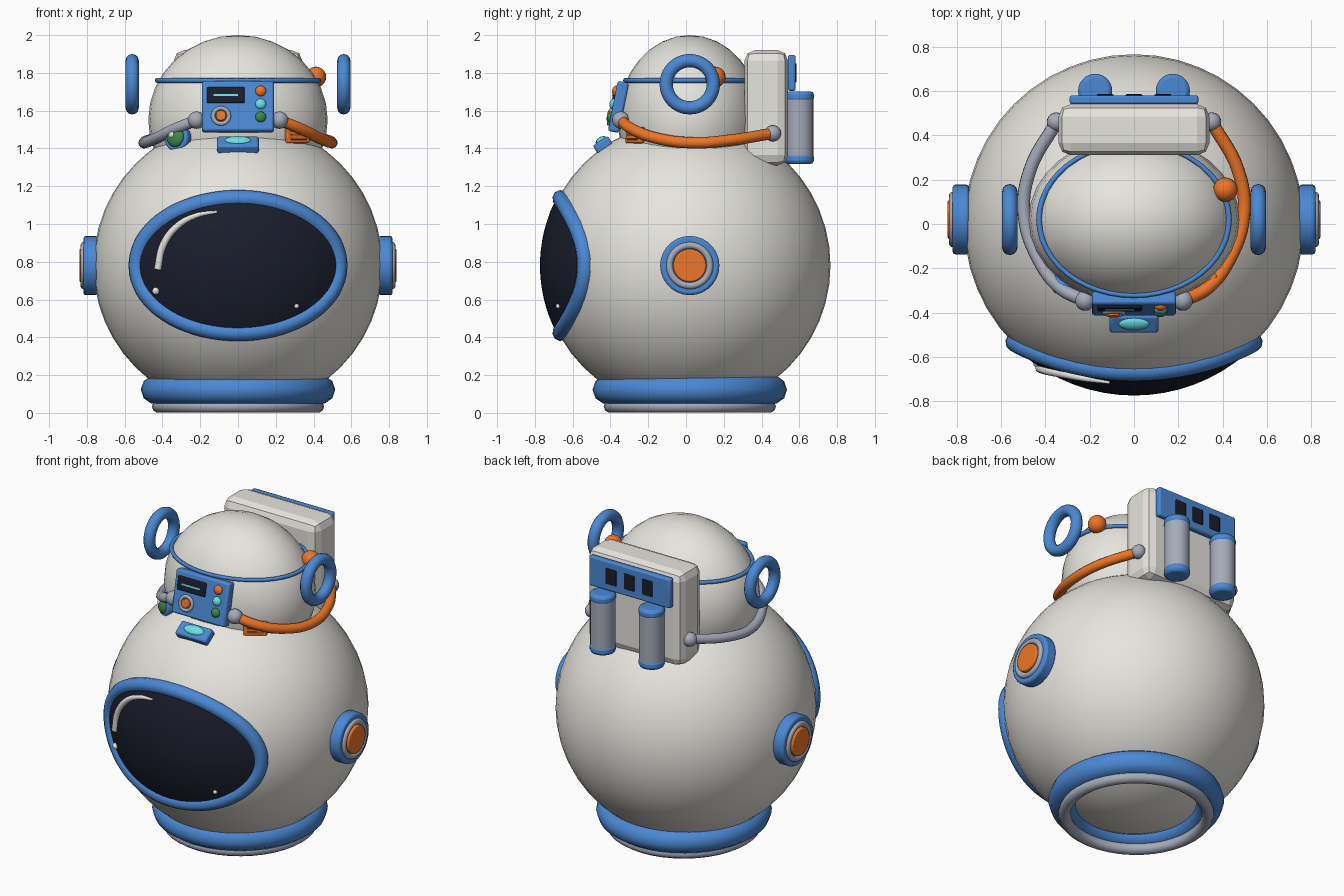
import bpy, bmesh, math
from mathutils import Matrix, Vector

if "Cube" in bpy.data.objects:
    bpy.data.objects.remove(bpy.data.objects["Cube"])

def material(name, rgb):
    m = bpy.data.materials.new(name)
    m.diffuse_color = (*rgb, 1)
    m.use_nodes = True
    m.node_tree.nodes["Principled BSDF"].inputs["Base Color"].default_value = m.diffuse_color
    return m

WHITE = material("shell_white", (0.80, 0.78, 0.73))
BLUE = material("trim_blue", (0.07, 0.25, 0.66))
ORANGE = material("accent_orange", (0.85, 0.18, 0.02))
RUST = material("dark_orange", (0.35, 0.08, 0.01))
GREY = material("metal_grey", (0.38, 0.41, 0.49))
DARK = material("visor_dark", (0.010, 0.012, 0.025))
CYAN = material("light_cyan", (0.15, 0.75, 0.80))
GREEN = material("light_green", (0.05, 0.25, 0.07))

def frame(origin, normal):
    """Local frame: x right, y up, z along the outward normal."""
    z = Vector(normal).normalized()
    x = Vector((0, 0, 1)).cross(z).normalized() if abs(z.z) < 0.99 else Vector((1, 0, 0))
    rot = Matrix((x, z.cross(x), z)).transposed().to_4x4()
    return Matrix.Translation(origin) @ rot

UP = Matrix.Identity(4)

def finish(name, mat, M=UP, loc=(0, 0, 0), scale=(1, 1, 1), bevel=0, seg=2, angle=35):
    o = bpy.context.object
    o.name = name
    o.data.transform(M @ Matrix.Translation(loc) @ Matrix.Diagonal((*scale, 1)))
    o.data.materials.append(mat)
    if bevel:
        b = o.modifiers.new("bevel", 'BEVEL')
        b.width, b.segments, b.limit_method = bevel, seg, 'ANGLE'
    if angle:
        bpy.ops.object.shade_smooth_by_angle(angle=math.radians(angle))
    return o

def box(name, mat, M, loc, size, bevel=0.0, seg=2, angle=35):
    bpy.ops.mesh.primitive_cube_add(size=1)
    return finish(name, mat, M, loc, size, bevel, seg, angle)

def ball(name, mat, M, loc, r, segs=20):
    bpy.ops.mesh.primitive_uv_sphere_add(segments=segs, ring_count=segs // 2, radius=1)
    return finish(name, mat, M, loc, (r,) * 3 if isinstance(r, (int, float)) else r, angle=60)

def disc(name, mat, M, loc, r, depth, bevel=0.0):
    bpy.ops.mesh.primitive_cylinder_add(vertices=28, radius=r, depth=depth)
    return finish(name, mat, M, loc, bevel=bevel)

def ring(name, mat, M, loc, R, r, scale=(1, 1, 1), segs=40, minor=12):
    bpy.ops.mesh.primitive_torus_add(major_radius=R, minor_radius=r,
                                     major_segments=segs, minor_segments=minor)
    return finish(name, mat, M, loc, scale, angle=60)

def tube(name, mat, pts, r, cyclic=False, taper=None, res=6):
    c = bpy.data.curves.new(name, 'CURVE')
    c.dimensions, c.bevel_depth, c.bevel_resolution = '3D', r, 3
    c.resolution_u, c.use_fill_caps = res, True
    s = c.splines.new('BEZIER')
    s.bezier_points.add(len(pts) - 1)
    for i, (b, p) in enumerate(zip(s.bezier_points, pts)):
        b.co, b.handle_left_type, b.handle_right_type = p, 'AUTO', 'AUTO'
        b.radius = taper[i] if taper else 1
    s.use_cyclic_u = cyclic
    o = bpy.data.objects.new(name, c)
    bpy.context.collection.objects.link(o)
    bpy.ops.object.select_all(action='DESELECT')
    bpy.context.view_layer.objects.active = o
    o.select_set(True)
    bpy.ops.object.convert(target='MESH')
    return finish(name, mat, angle=60)

# Main helmet globe and upper dome
CZ, R = 0.78, 0.765
ball("helmet_globe", WHITE, UP, (0, 0, CZ), R, 48)
ball("upper_dome", WHITE, UP, (0, 0.02, 1.55), (0.475, 0.38, 0.45), 32)

def on_globe(x, z, r=R):
    return Vector((x, -math.sqrt(r * r - x * x - (z - CZ) ** 2), z))

# Visor: elliptical patch of a slightly larger sphere
VX, VZ, VR, N = 0.535, 0.355, 0.773, 48
bm = bmesh.new()
centre = bm.verts.new(on_globe(0, CZ, VR))
loops = []
for k in range(1, 9):
    loops.append([bm.verts.new(on_globe(VX * k / 8 * math.cos(2 * math.pi * i / N),
                                        CZ + VZ * k / 8 * math.sin(2 * math.pi * i / N), VR))
                  for i in range(N)])
for i in range(N):
    j = (i + 1) % N
    bm.faces.new((centre, loops[0][i], loops[0][j]))
    for a, b in zip(loops, loops[1:]):
        bm.faces.new((a[i], b[i], b[j], a[j]))
me = bpy.data.meshes.new("visor")
bm.to_mesh(me)
bm.free()
visor = bpy.data.objects.new("visor", me)
bpy.context.collection.objects.link(visor)
bpy.ops.object.select_all(action='DESELECT')
bpy.context.view_layer.objects.active = visor
visor.select_set(True)
finish("visor", DARK, angle=60)

# Visor rim and glints
tube("visor_rim", BLUE, [on_globe(VX * math.cos(t * math.pi / 12), CZ + VZ * math.sin(t * math.pi / 12))
                         + Vector((0, 0.015, 0)) for t in range(24)], 0.045, True, res=3)
tube("visor_glint", WHITE, [on_globe(x, z, 0.777) for x, z in
                            ((-0.425, 0.76), (-0.395, 0.89), (-0.32, 0.99), (-0.22, 1.045), (-0.11, 1.065))],
     0.02, taper=(1, 1, 0.9, 0.7, 0.35))
ball("glint_dot_large", WHITE, UP, on_globe(-0.435, 0.645, 0.775), 0.02, 12)
ball("glint_dot_small", WHITE, UP, on_globe(0.31, 0.565, 0.775), 0.013, 12)

# Neck rings
ring("neck_ring", BLUE, UP, (0, 0.02, 0.123), 0.432, 0.083, (1, 1, 0.94), 40, 10)
ring("neck_seal", GREY, UP, (0, 0.02, 0.034), 0.42, 0.036, (1, 1, 0.94), 40, 10)

# Side ear caps, ear loops, hoses
for s, side in ((1, "right"), (-1, "left")):
    F = frame((s * 0.78, 0.02, CZ), (s, 0, 0))
    disc("ear_cap_" + side, BLUE, F, (0, 0, 0), 0.157, 0.075, 0.012)
    ring("ear_ring_" + side, GREY, F, (0, 0, 0.036), 0.107, 0.018)
    disc("ear_button_" + side, ORANGE, F, (0, 0, 0.035), 0.088, 0.05, 0.008)
    ring("side_loop_" + side, BLUE, frame((s * 0.56, 0.02, 1.74), (s, 0, 0)), (0, 0, 0), 0.125, 0.035)
    path = [(s * x, y, z) for x, y, z in ((0.22, -0.345, 1.55), (0.33, -0.29, 1.505), (0.43, -0.16, 1.455),
                                          (0.495, 0.04, 1.43), (0.47, 0.24, 1.445), (0.35, 0.46, 1.48))]
    tube("hose_" + side, ORANGE if s > 0 else GREY, path, 0.03)
    ball("hose_joint_front_" + side, GREY, UP, path[0], 0.046)
    ball("hose_joint_back_" + side, GREY, UP, path[-1], 0.043)

# Dome band with its ball
ring("dome_band", BLUE, UP, (0, 0.02, 1.76), 1, 0.03, (0.428, 0.343, 0.42), 48, 8)
ball("band_ball", ORANGE, UP, (0.412, 0.155, 1.778), 0.055)

# Front control panel
P = frame((0, -0.358, 1.62), (0, -1, 0.2))
box("control_panel", BLUE, P, (0, 0, 0), (0.38, 0.27, 0.06), 0.012)
box("panel_screen", DARK, P, (-0.065, 0.057, 0.03), (0.2, 0.085, 0.022), 0.006)
box("screen_line", CYAN, P, (-0.065, 0.055, 0.041), (0.13, 0.01, 0.006))
ring("knob_ring", GREY, P, (-0.09, -0.055, 0.032), 0.042, 0.011, segs=24)
disc("knob", ORANGE, P, (-0.09, -0.055, 0.035), 0.028, 0.03, 0.005)
for y, mat, n in ((0.08, ORANGE, "orange"), (0.01, CYAN, "cyan"), (-0.06, GREEN, "green")):
    ball("button_" + n, mat, P, (0.12, y, 0.03), (0.029, 0.029, 0.02), 16)

# Brow lamp on the globe
B = frame(on_globe(0, 1.41), (0, -0.43, 0.63))
box("brow_lamp_base", BLUE, B, (0, 0, 0.01), (0.22, 0.095, 0.055), 0.012)
ball("brow_lamp", CYAN, B, (0, 0.005, 0.036), (0.07, 0.032, 0.018))

# Dome side lamp and vent
L = frame((-0.312, -0.265, 1.455), (-0.55, -0.83, 0.1))
disc("side_lamp_base", BLUE, L, (0, 0, 0.01), 0.072, 0.05, 0.01)
ball("side_lamp", GREEN, L, (0, 0, 0.035), (0.052, 0.052, 0.025))
ball("side_lamp_glint", WHITE, L, (-0.012, 0.012, 0.054), (0.018, 0.018, 0.01), 12)
V = frame((0.31, -0.265, 1.47), (0.55, -0.83, 0.1))
box("vent", ORANGE, V, (0, 0, 0.005), (0.14, 0.085, 0.03), 0.006)
for i in range(3):
    box("vent_slat", RUST, V, (0, 0.022 * (i - 1), 0.02), (0.1, 0.009, 0.01))

# Backpack, rear panel, tanks
box("backpack", WHITE, UP, (0, 0.425, 1.615), (0.68, 0.23, 0.61), 0.055, 2, 0)
K = frame((0, 0.56, 1.80), (0, 1, 0))
box("rear_panel", BLUE, K, (0, 0, 0), (0.58, 0.19, 0.04), 0.01)
for x in (-0.13, 0, 0.13):
    box("rear_window", DARK, K, (x, 0, 0.018), (0.075, 0.1, 0.014), 0.004)
for s in (1, -1):
    disc("tank", GREY, UP, (s * 0.175, 0.6, 1.51), 0.074, 0.33)
    for z in (1.345, 1.675):
        disc("tank_cap", BLUE, UP, (s * 0.175, 0.6, z), 0.077, 0.055, 0.018)
